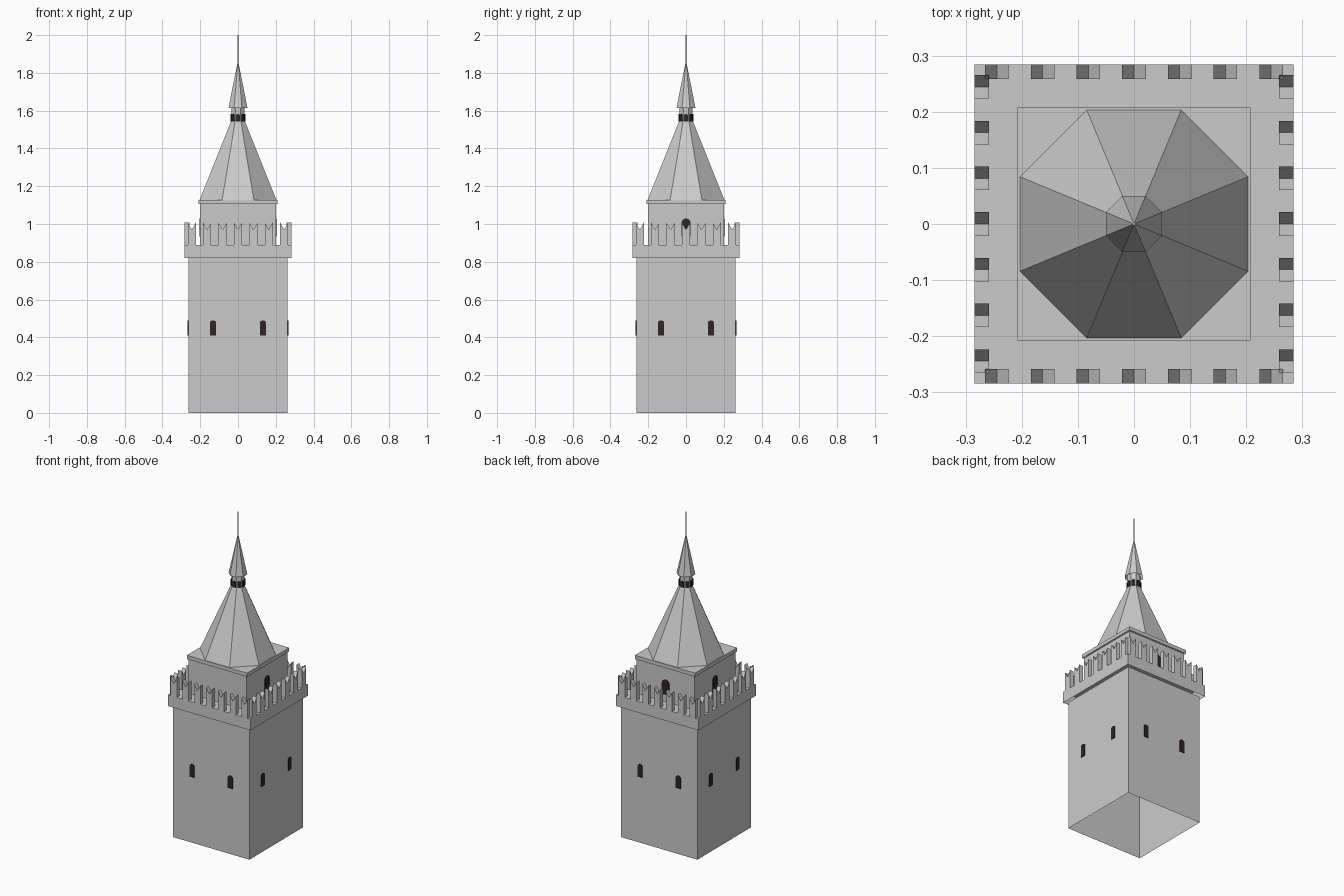
import bpy, bmesh
from math import pi, cos, sin
from mathutils import Matrix, Vector

cube = bpy.data.objects.get("Cube")
if cube:
    bpy.data.objects.remove(cube, do_unlink=True)


def material(name, rgb):
    m = bpy.data.materials.new(name)
    m.use_nodes = True
    m.diffuse_color = (*rgb, 1)
    m.node_tree.nodes["Principled BSDF"].inputs["Base Color"].default_value = (*rgb, 1)
    return m


STONE = material("grey stone", (0.6, 0.6, 0.6))
DARK = material("dark opening", (0.03, 0.018, 0.018))


def finish(name, bm, mat):
    bmesh.ops.recalc_face_normals(bm, faces=bm.faces)
    mesh = bpy.data.meshes.new(name)
    bm.to_mesh(mesh)
    bm.free()
    mesh.materials.append(mat)
    ob = bpy.data.objects.new(name, mesh)
    bpy.context.collection.objects.link(ob)
    return ob


def frustum(name, sides, levels, cap=True):
    """Open-bottomed prism or spire; levels are (distance to flat side, z)."""
    bm = bmesh.new()
    rings = []
    for flat, z in levels:
        r = flat / cos(pi / sides)
        n = sides if flat else 1
        rings.append([bm.verts.new((r * cos((2 * i + 1) * pi / sides),
                                    r * sin((2 * i + 1) * pi / sides), z)) for i in range(n)])
    for low, high in zip(rings, rings[1:]):
        for i in range(sides):
            j = (i + 1) % sides
            if len(high) == 1:
                bm.faces.new((low[i], low[j], high[0]))
            else:
                bm.faces.new((low[i], low[j], high[j], high[i]))
    if cap and len(rings[-1]) > 2:
        bm.faces.new(rings[-1])
    return finish(name, bm, STONE)


def extruded(name, profile, places, back, front, mat):
    """Extrude an (x, z) profile outward; places are (turn angle, sideways shift)."""
    bm = bmesh.new()
    for angle, shift in places:
        turn = Matrix.Rotation(angle, 3, 'Z')
        near = [bm.verts.new(turn @ Vector((x + shift, -front, z))) for x, z in profile]
        far = [bm.verts.new(turn @ Vector((x + shift, -back, z))) for x, z in profile]
        bm.faces.new(near)
        bm.faces.new(far[::-1])
        for i in range(len(profile)):
            j = (i + 1) % len(profile)
            bm.faces.new((near[j], near[i], far[i], far[j]))
    return finish(name, bm, mat)


def arch(w, z0, z1, rise, steps=6):
    """Opening outline with a rounded head."""
    head = [(w * cos(pi * i / steps), z1 - rise + rise * sin(pi * i / steps))
            for i in range(steps + 1)]
    return [(-w, z0), (w, z0)] + head


quarter = [i * pi / 2 for i in range(4)]

# Masonry: shaft, overhanging parapet, upper room and its cornice
frustum("tower_shaft", 4, [(0.263, 0), (0.263, 0.82)], cap=False)
frustum("parapet", 4, [(0.284, 0.82), (0.284, 0.89)])
frustum("upper_room", 4, [(0.2, 0.89), (0.2, 1.105)], cap=False)
frustum("cornice", 4, [(0.208, 1.105), (0.208, 1.128)])

# Swallowtail merlons, seven to a side
merlon = [(-0.021, 0.89), (0.021, 0.89), (0.021, 1.007), (0, 0.97), (-0.021, 1.007)]
extruded("merlons", merlon, [(a, k * 0.0815) for a in quarter for k in range(-3, 4)],
         0.258, 0.284, STONE)

# Eight-sided roof, lantern, its cap and the finial
frustum("main_roof", 8, [(0.203, 1.128), (0.036, 1.545)])
frustum("lantern", 8, [(0.035, 1.54), (0.035, 1.625)])
frustum("lantern_cap", 8, [(0.05, 1.615), (0, 1.868)])
frustum("finial", 8, [(0.0025, 1.84), (0.0025, 2)])

# Dark openings as thin plates
extruded("shaft_windows", arch(0.016, 0.41, 0.49, 0.012),
         [(a, s * 0.132) for a in quarter for s in (-1, 1)], 0.262, 0.267, DARK)
extruded("upper_doors", arch(0.025, 0.935, 1.03, 0.025),
         [(a, 0) for a in quarter[1:]], 0.199, 0.204, DARK)
extruded("lantern_windows", arch(0.01, 1.543, 1.582, 0.008),
         [(i * pi / 4, 0) for i in range(8)], 0.034, 0.041, DARK)
